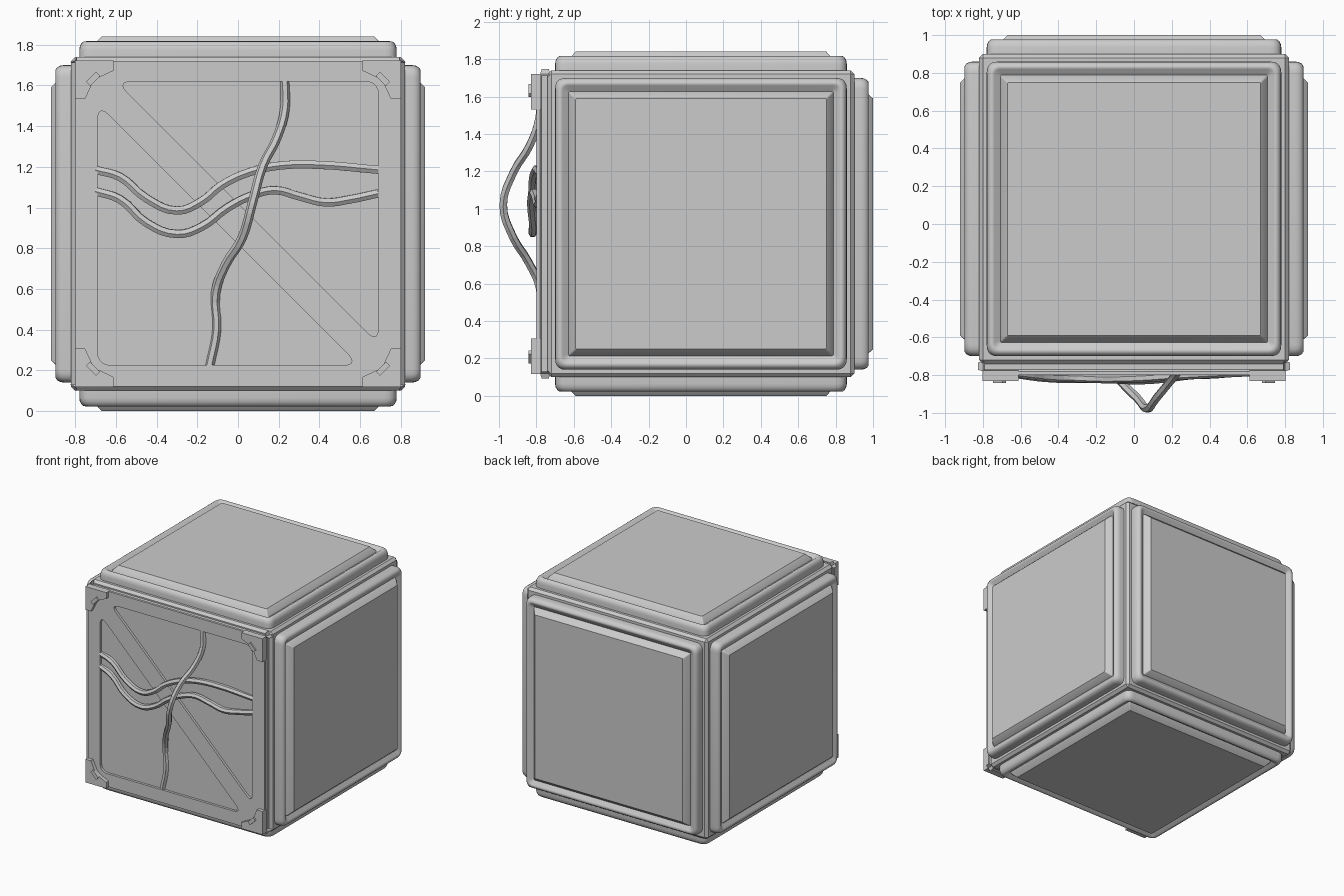
import bpy, bmesh, math
from mathutils import Vector, Matrix

if "Cube" in bpy.data.objects:
    bpy.data.objects.remove(bpy.data.objects["Cube"])

C = Vector((0, 0.08, 0.92))          # centre of the cube body


def finish(name, bm, angle=35):
    bmesh.ops.recalc_face_normals(bm, faces=bm.faces)
    me = bpy.data.meshes.new(name)
    bm.to_mesh(me)
    bm.free()
    for p in me.polygons:
        p.use_smooth = True
    me.set_sharp_from_angle(angle=math.radians(angle))
    ob = bpy.data.objects.new(name, me)
    bpy.context.collection.objects.link(ob)
    return ob


def box(bm, lo, hi):
    lo, hi = Vector(lo), Vector(hi)
    m = Matrix.Translation((lo + hi) / 2) @ Matrix.Diagonal((*(hi - lo), 1))
    return bmesh.ops.create_cube(bm, size=1, matrix=m)


def fillet(pts, radii, n=5):
    """Round each corner of a 2D polygon."""
    out = []
    for i, (p, r) in enumerate(zip(pts, radii)):
        p = Vector(p)
        a = (Vector(pts[i - 1]) - p).normalized()
        b = (Vector(pts[(i + 1) % len(pts)]) - p).normalized()
        d = r / math.tan(a.angle(b) / 2)
        for k in range(n + 1):
            t = k / n
            out.append(p + a * d * (1 - t) ** 2 + b * d * t ** 2)
    return out


def loft(name, rings, matrix=Matrix(), angle=35):
    """Join rings of points into a closed solid."""
    bm = bmesh.new()
    loops = [[bm.verts.new(p) for p in ring] for ring in rings]
    for a, b in zip(loops, loops[1:]):
        for i in range(len(a)):
            j = (i + 1) % len(a)
            bm.faces.new((a[i], a[j], b[j], b[i]))
    bm.faces.new(loops[-1])
    bm.faces.new(loops[0][::-1])
    bm.transform(matrix)
    return finish(name, bm, angle)


def prism(name, pts, y0, y1):
    return loft(name, [[(x, y, z) for x, z in pts] for y in (y0, y1)])


# Cube core with chamfered edges
bm = bmesh.new()
box(bm, C - Vector((.82,) * 3), C + Vector((.82,) * 3))
bmesh.ops.bevel(bm, geom=bm.edges[:], offset=0.02, segments=1, affect='EDGES')
finish("core", bm)

# Padded panels: rolled rim, groove and raised bevelled plate (half size, height, corner radius)
PROFILE = [(.78, .80, .06), (.78, .855, .06), (.777, .873, .06), (.769, .888, .055),
           (.758, .896, .05), (.747, .897, .04), (.740, .893, .035), (.708, .872, .012),
           (.704, .884, .012), (.67, .92, .008)]
rings = [[(p.x, p.y, z) for p in fillet([(-h, -h), (h, -h), (h, h), (-h, h)], [r] * 4)]
         for h, z, r in PROFILE]
for name, ang, axis in (("top_panel", 0, 'X'), ("bottom_panel", 180, 'X'),
                        ("back_panel", -90, 'X'), ("right_panel", 90, 'Y'),
                        ("left_panel", -90, 'Y')):
    loft(name, rings, Matrix.Translation(C) @ Matrix.Rotation(math.radians(ang), 4, axis))

# Front backing plate with recessed side faces
FLOOR = -.78
bm = bmesh.new()
box(bm, (-.80, FLOOR, .12), (.80, -.725, 1.72))
bm.normal_update()
for f in [f for f in bm.faces if abs(f.normal.y) < .5]:
    long_axis = 2 if abs(f.normal.x) > .5 else 0
    mid = f.calc_center_median()
    n = f.normal.copy()
    bmesh.ops.inset_individual(bm, faces=[f], thickness=.012)
    for v in f.verts:
        v.co[long_axis] += math.copysign(-.035, v.co[long_axis] - mid[long_axis])
        v.co -= n * .01
finish("front_backing", bm)

# Front frame: square outline with two triangular openings, leaving a diagonal brace
outlines = [
    [(-.80, .12), (.80, .12), (.80, 1.72), (-.80, 1.72)],
    fillet([(-.69, 1.51), (-.69, .225), (.595, .225)], (.035, .07, .035)),
    fillet([(.69, .33), (.69, 1.62), (-.60, 1.62)], (.035, .07, .035))]
cu = bpy.data.curves.new("front_frame", 'CURVE')
cu.dimensions = '2D'
cu.fill_mode = 'BOTH'
cu.extrude = (FLOOR + .80) / 2
for pts in outlines:
    sp = cu.splines.new('POLY')
    sp.points.add(len(pts) - 1)
    for q, (x, z) in zip(sp.points, pts):
        q.co = (x, z, 0, 1)
    sp.use_cyclic_u = True
    sp.use_smooth = False
frame = bpy.data.objects.new("front_frame", cu)
frame.location = (0, (FLOOR - .80) / 2, 0)
frame.rotation_euler = (math.pi / 2, 0, 0)
bpy.context.collection.objects.link(frame)

# Corner brackets with a small raised clip across each
BRACKET = [(0, 0), (.19, 0), (.19, .05), (.115, .085), (.085, .115), (.05, .19), (0, .19)]
CLIP = [(.055, .105), (.075, .125), (.125, .075), (.105, .055)]
for sx in (-1, 1):
    for sz in (-1, 1):
        tag = ("left" if sx < 0 else "right") + ("_bottom" if sz < 0 else "_top")
        place = lambda pts: [(sx * (.802 - u), .92 + sz * (.802 - v)) for u, v in pts]
        prism("bracket_" + tag, place(BRACKET), -.83, -.775)
        prism("clip_" + tag, place(CLIP), -.842, -.82)


# Cables draped over the brace
def cable(name, pts, r=.023):
    cu = bpy.data.curves.new(name, 'CURVE')
    cu.dimensions = '3D'
    cu.bevel_depth = r
    cu.bevel_resolution = 1
    cu.resolution_u = 4
    cu.use_fill_caps = True
    sp = cu.splines.new('BEZIER')
    sp.use_smooth = False
    sp.bezier_points.add(len(pts) - 1)
    for bp, (x, z, y) in zip(sp.bezier_points, pts):
        bp.co = (x, y, z)
        bp.handle_left_type = bp.handle_right_type = 'AUTO'
    bpy.context.collection.objects.link(bpy.data.objects.new(name, cu))


cable("vertical_cable", [
    (.23, 1.62, -.777), (.23, 1.48, -.787), (.19, 1.34, -.835), (.12, 1.2, -.92),
    (.07, 1.02, -.977), (.02, .85, -.925), (-.06, .72, -.845), (-.11, .58, -.783),
    (-.105, .40, -.777), (-.14, .22, -.777)])
cable("upper_cable", [
    (-.70, 1.185, -.78), (-.58, 1.15, -.795), (-.45, 1.045, -.81), (-.30, .985, -.815),
    (-.18, 1.03, -.82), (-.08, 1.11, -.82), (.06, 1.175, -.815), (.20, 1.205, -.805),
    (.38, 1.21, -.795), (.69, 1.185, -.78)])
cable("lower_cable", [
    (-.70, 1.08, -.78), (-.58, 1.04, -.80), (-.45, .925, -.815), (-.30, .87, -.82),
    (-.18, .905, -.815), (-.05, 1.0, -.825), (.07, 1.06, -.825), (.18, 1.085, -.815),
    (.30, 1.055, -.80), (.43, 1.025, -.795), (.55, 1.04, -.785), (.69, 1.07, -.78)])
